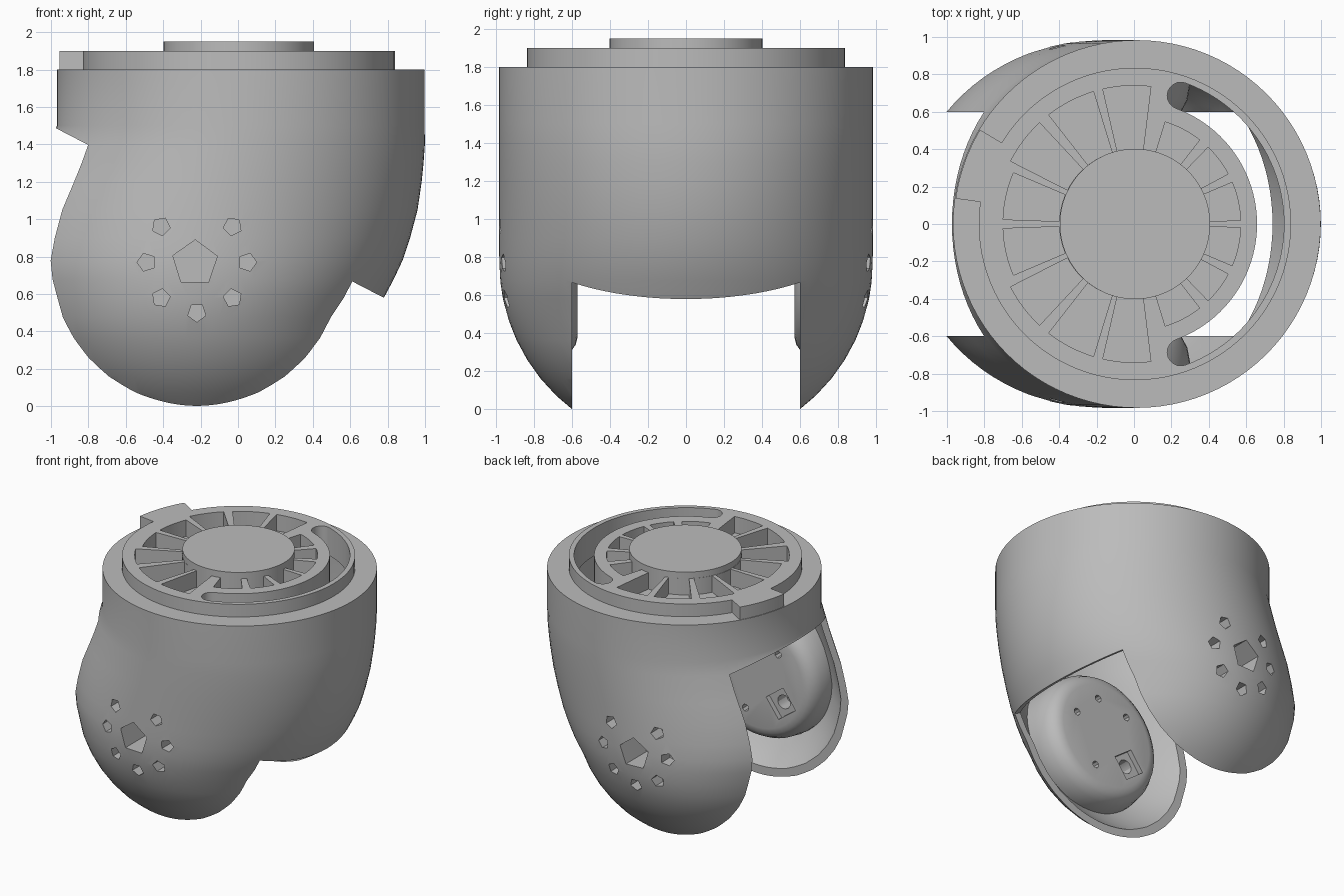
import bpy, bmesh, math

if "Cube" in bpy.data.objects:
    bpy.data.objects.remove(bpy.data.objects["Cube"])

GREY = bpy.data.materials.new("satin_grey")
GREY.diffuse_color = (0.5, 0.5, 0.5, 1)
GREY.use_nodes = True
GREY.node_tree.nodes["Principled BSDF"].inputs["Base Color"].default_value = GREY.diffuse_color
PIVOT_X, PIVOT_Z, R = -0.22, 0.78, 0.983


def finish(name, bm):
    bmesh.ops.recalc_face_normals(bm, faces=bm.faces)
    me = bpy.data.meshes.new(name)
    bm.to_mesh(me)
    bm.free()
    me.materials.append(GREY)
    ob = bpy.data.objects.new(name, me)
    bpy.context.collection.objects.link(ob)
    return ob


def skin(name, rings):
    """Closed skin through equal-length point rings."""
    bm = bmesh.new()
    vs = [[bm.verts.new(p) for p in ring] for ring in rings]
    n = len(vs[0])
    for a, b in zip(vs, vs[1:]):
        for i in range(n):
            j = (i + 1) % n
            bm.faces.new((a[i], a[j], b[j], b[i]))
    bm.faces.new(vs[0])
    bm.faces.new(vs[-1])
    return finish(name, bm)


def prism(name, pts, lo, hi, axis="z"):
    place = (lambda p, h: (p[0], p[1], h)) if axis == "z" else (lambda p, h: (p[0], h, p[1]))
    return skin(name, [[place(p, h) for p in pts] for h in (lo, hi)])


def circle(cx, cy, rx, ry=None, n=96, turn=0.0):
    ry = ry or rx
    return [(cx + rx * math.cos(turn + math.tau * i / n),
             cy + ry * math.sin(turn + math.tau * i / n)) for i in range(n)]


def arc(r, a0, a1, n=24, cx=0.0, cy=0.0):
    return [(cx + r * math.cos(math.radians(a0 + (a1 - a0) * i / n)),
             cy + r * math.sin(math.radians(a0 + (a1 - a0) * i / n))) for i in range(n + 1)]


def boolean(target, tool, op="DIFFERENCE"):
    mod = target.modifiers.new("cut", "BOOLEAN")
    mod.operation, mod.object, mod.solver = op, tool, "EXACT"
    bpy.context.view_layer.update()
    dg = bpy.context.evaluated_depsgraph_get()
    me = bpy.data.meshes.new_from_object(target.evaluated_get(dg))
    target.modifiers.clear()
    target.data = me
    bpy.data.objects.remove(tool, do_unlink=True)


def shell(name, top, t):
    """Vertical barrel blending downwards into a ball; t is the inset."""
    rows = [(top, 0.015, R, R), (1.5, 0.015, R, R), (1.4, -0.005, 1.004, R),
            (1.3, -0.028, 1.02, R), (1.2, -0.055, 1.037, R), (1.05, -0.10, 1.06, R),
            (0.9, -0.14, 1.06, R), (0.78, -0.17, 1.05, R), (0.68, -0.187, 1.02, 0.977),
            (0.58, -0.2, 0.98, 0.962)]
    rings = [[(x, y, z) for x, y in circle(c, 0, rx - t, ry - t)] for z, c, rx, ry in rows]
    for deg in (18, 25, 32, 39, 46, 53, 60, 67, 74, 81, 87):
        a = math.radians(deg)
        z, r = PIVOT_Z - (R - t) * math.sin(a), (R - t) * math.cos(a)
        rings.append([(x, y, z) for x, y in circle(PIVOT_X, 0, r)])
    return skin(name, rings)


# hollow space: cavity plus the slanted fork gap
void = shell("cavity", 1.68, 0.05)
gap_z = lambda x: 0.58 + 0.517 * (0.78 - x)
gap = prism("fork_gap", [(-2, gap_z(-2)), (2, gap_z(2)), (2, -1), (-2, -1)], -0.6, 0.6, "y")
boolean(void, gap, "UNION")

# rounded bearing bosses stay solid inside each fork arm
for s in (-1, 1):
    prof = [(0.40, 0.57), (0.44, 0.58), (0.475, 0.605), (0.505, 0.66), (0.52, 0.74), (0.54, 1.2)]
    boss = skin("boss", [[(x, s * y, z) for x, z in circle(PIVOT_X, PIVOT_Z, r, n=48)]
                         for r, y in prof])
    boolean(void, boss)

# housing with raised ring, locating tab and centre hub
body = shell("housing", 1.8, 0.0)
boolean(body, void)
boolean(body, prism("ring", circle(0.005, 0, 0.835), 1.74, 1.9), "UNION")
tab = arc(0.978, 149, 172, cx=0.015) + arc(0.7, 172, 149, cx=0.015)
boolean(body, prism("tab", tab, 1.75, 1.9), "UNION")

# curved through slot with round ends
mid, half = 0.73, 0.072
ends = [(mid * math.cos(math.radians(a)), mid * math.sin(math.radians(a))) for a in (70, -70)]
slot = (arc(mid + half, -70, 70, 40) + arc(half, 70, 250, 10, *ends[0])[1:-1]
        + arc(mid - half, 70, -70, 40) + arc(half, 110, 290, 10, *ends[1])[1:-1])
boolean(body, prism("slot", slot, 1.5, 2.1))

# ribbed pockets around the hub
for a0, a1, r in ((2, 23, 0.57), (28, 46, 0.57), (52, 73, 0.57), (83, 103, 0.74),
                  (107, 128, 0.74), (133, 153, 0.74), (157, 178, 0.70)):
    for s in (-1, 1):
        pts = arc(r, s * a0, s * a1, 8) + arc(0.4, s * a1, s * a0, 8)
        boolean(body, prism("pocket", pts, 1.77, 2.1))

# bolt holes and shaft hole outside, sensor notch and pin holes inside
for s in (-1, 1):
    def hole(x, z, r, y0, y1, n=5, turn=0.3):
        lo, hi = sorted((s * y0, s * y1))
        boolean(body, prism("hole", circle(x, z, r, n=n, turn=turn), lo, hi, "y"))
    hole(PIVOT_X - 0.01, 0.765, 0.125, 0.72, 1.1)
    for k in range(8):
        if k != 2:
            a = k * math.pi / 4
            hole(PIVOT_X + 0.27 * math.cos(a), 0.77 + 0.27 * math.sin(a),
                 0.05, 0.84, 1.1, 5, a)
    hole(-0.43, 0.62, 0.13, 0.5, 0.61, 4, 0.15)
    hole(-0.43, 0.62, 0.055, 0.5, 0.72, 12)
    for deg in (20, 75, 130, 290):
        a = math.radians(deg)
        hole(PIVOT_X + 0.29 * math.cos(a), PIVOT_Z + 0.29 * math.sin(a), 0.028, 0.5, 0.66, 8)

hub = prism("centre_hub", circle(0.005, 0, 0.402), 1.72, 1.95)

# smooth curved walls, keep edges crisp
for ob in (body, hub):
    bpy.ops.object.select_all(action="DESELECT")
    ob.select_set(True)
    bpy.context.view_layer.objects.active = ob
    bpy.ops.object.shade_smooth_by_angle(angle=math.radians(30))
